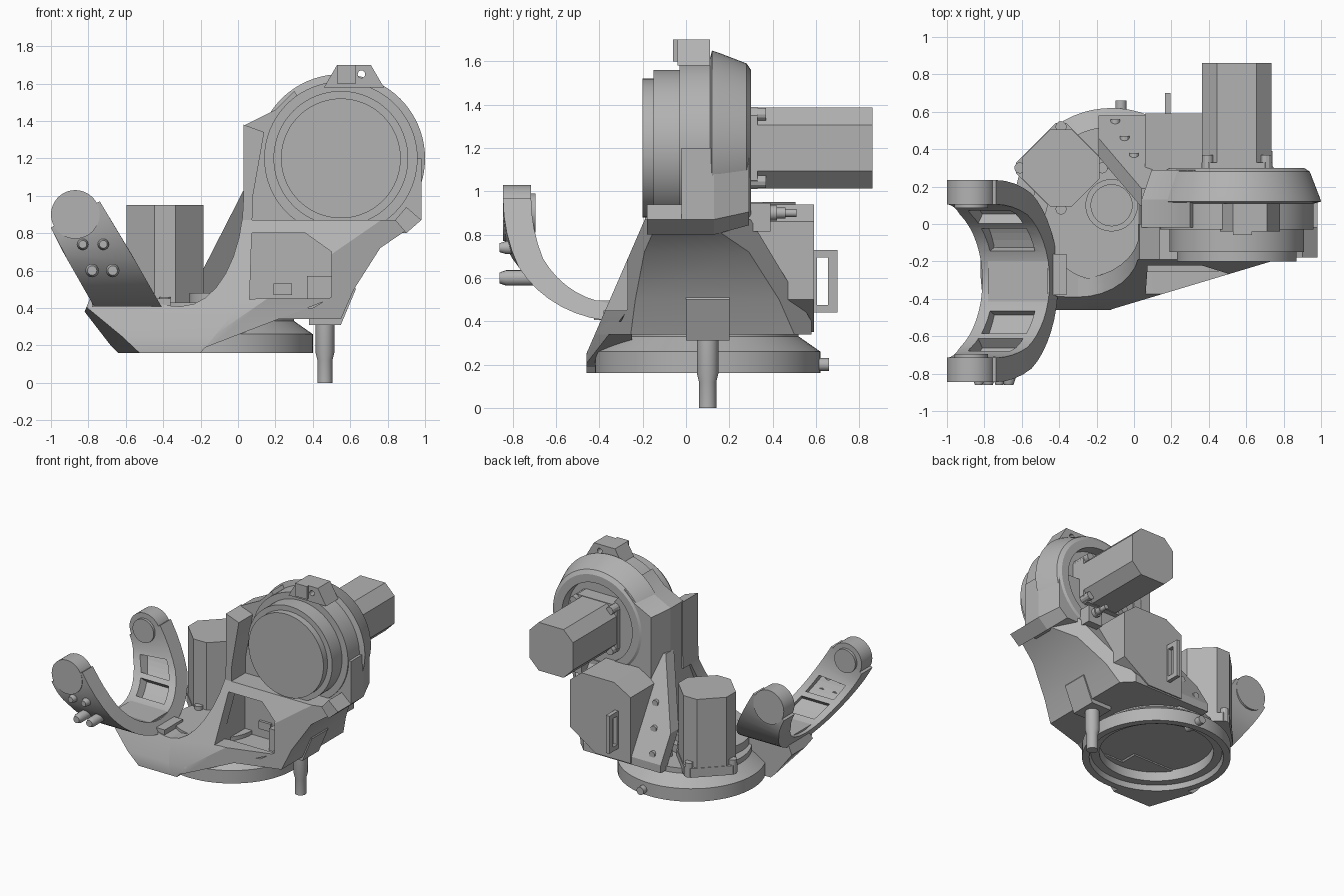
import bpy, bmesh
from math import cos, sin, pi, radians
from mathutils import Vector, Matrix

cube = bpy.data.objects.get("Cube")
if cube:
    bpy.data.objects.remove(cube, do_unlink=True)

SHADE = (0.45, 0.45, 0.45, 1)
grey = bpy.data.materials.new("machined grey")
grey.use_nodes = True
grey.diffuse_color = SHADE
grey.node_tree.nodes["Principled BSDF"].inputs["Base Color"].default_value = SHADE
parts = []


def finish(name, bm):
    bmesh.ops.recalc_face_normals(bm, faces=bm.faces)
    mesh = bpy.data.meshes.new(name)
    bm.to_mesh(mesh)
    bm.free()
    mesh.materials.append(grey)
    ob = bpy.data.objects.new(name, mesh)
    bpy.context.scene.collection.objects.link(ob)
    parts.append(ob)
    return ob


def place(axis, u, v, along):
    return {"x": (along, u, v), "y": (u, along, v), "z": (u, v, along)}[axis]


def skin(bm, rings):
    # join neighbouring rings of vertices and cap both ends
    for lower, upper in zip(rings, rings[1:]):
        for i in range(len(lower)):
            bm.faces.new((lower[i - 1], lower[i], upper[i], upper[i - 1]))
    bm.faces.new(rings[0])
    bm.faces.new(rings[-1])


def prism(name, outline, axis, start, end, shrink=1, planes=()):
    # extruded outline, optionally tapered and trimmed by (point, outward normal) planes
    bm = bmesh.new()
    middle = sum((Vector(p) for p in outline), Vector((0, 0))) / len(outline)
    tapered = [middle.lerp(Vector(p), shrink) for p in outline]
    skin(bm, [[bm.verts.new(place(axis, u, v, along)) for u, v in shape]
              for shape, along in ((outline, start), (tapered, end))])
    for point, normal in planes:
        geometry = bm.verts[:] + bm.edges[:] + bm.faces[:]
        bmesh.ops.bisect_plane(bm, geom=geometry, plane_co=point, plane_no=normal, clear_outer=True)
        bmesh.ops.holes_fill(bm, edges=[e for e in bm.edges if e.is_boundary])
    return finish(name, bm)


def turned(name, axis, centre, profile, sides=64):
    # solid of revolution from (radius, position along the axis) pairs
    bm = bmesh.new()
    angles = [2 * pi * i / sides for i in range(sides)]
    skin(bm, [[bm.verts.new(place(axis, centre[0] + radius * cos(a), centre[1] + radius * sin(a), along))
               for a in angles] for radius, along in profile])
    return finish(name, bm)


def rod(name, axis, centre, radius, start, end, sides=32):
    return turned(name, axis, centre, [(radius, start), (radius, end)], sides)


def box(name, centre, size):
    bm = bmesh.new()
    matrix = Matrix.Translation(centre) @ Matrix.Diagonal((*size, 1))
    bmesh.ops.create_cube(bm, size=1, matrix=matrix)
    return finish(name, bm)


def cut(target, cutter):
    if cutter in parts:
        parts.remove(cutter)
    cutter.hide_render = True
    cutter.hide_set(True)
    mod = target.modifiers.new("cut", "BOOLEAN")
    mod.operation = "DIFFERENCE"
    mod.solver = "EXACT"
    mod.object = cutter


def corners(centre, reach, turn):
    return [(centre[0] + reach * cos(turn + k * pi / 2), centre[1] + reach * sin(turn + k * pi / 2))
            for k in range(4)]


def motor(name, axis, centre, turn, flange, start, end):
    # chamfered square housing with a mounting flange and corner screws
    def outline(half, chamfer):
        points = []
        for k in range(4):
            spin = Matrix.Rotation(turn + k * pi / 2, 2)
            for corner in ((half, half - chamfer), (half - chamfer, half)):
                points.append(Vector(centre) + spin @ Vector(corner))
        return points
    prism(name + "_housing", outline(0.186, 0.08), axis, start, end)
    prism(name + "_flange", outline(0.19, 0.04), axis, flange, start)
    for spot in corners(centre, 0.22, turn + pi / 4):
        rod(name + "_screw", axis, spot, 0.03, flange, start + 0.04, sides=12)


# Sloping planes shared by the castings
FRONT = ((0, -0.46, 0.25), (0, -2.3, 1))
FRONT_INSIDE = ((0, -0.36, 0.25), (0, 2.3, -1))
BACK = ((0, 0.58, 0.4), (0, 5, 3))
BACK_INSIDE = ((0, 0.48, 0.4), (0, -5, -3))
FRONT_RIGHT = ((-0.1, -0.45, 0), (0.3, -1, 0))
BACK_RIGHT = ((0.6, 0.45, 0), (1, 1, 0))
NOSE_LEFT = ((-0.53, -0.45, 0.16), (-3, -1, -3.2))
BASE = (-0.12, 0.1)
DRUM = (0.55, 1.2)
BOTTOM, SHOULDER = 0.16, 0.87

# Round base, hollow underneath
turned("base_ring", "z", BASE, [(0.4, 0.28), (0.4, 0.2), (0.46, 0.2), (0.47, BOTTOM), (0.52, BOTTOM),
                                (0.52, 0.26), (0.42, 0.33), (0.42, 0.37)])
rod("base_plug", "y", (-0.07, 0.2), 0.03, 0.5, 0.66, sides=16)
rod("gear_cover", "z", (-0.18, 0), 0.3, 0.33, 0.43, sides=48)
rod("deck_plug", "z", (-0.1, 0.36), 0.03, 0.36, 0.44, sides=16)
tube = rod("cable_tube", "z", BASE, 0.14, 0.36, 0.48)
cut(tube, rod("tube_cutter", "z", BASE, 0.11, 0.42, 0.6))
motor("upright_motor", "z", (-0.39, 0.3), pi / 4, flange=0.35, start=0.42, end=0.95)

# Nose and sloping lip at the front of the base, kept clear of the hollow
nose = prism("nose", [(-0.65, BOTTOM), (-0.2, BOTTOM), (0, 0.4), (-0.35, 0.41), (-0.78, 0.48), (-0.82, 0.38)],
             "y", -0.46, -0.12, planes=[FRONT, NOSE_LEFT])
lip = prism("front_lip", [(-0.25, BOTTOM), (0.5, 0.45), (0.1, 0.45), (-0.3, 0.4)],
            "y", -0.46, -0.25, planes=[FRONT, FRONT_RIGHT])
hollow = rod("hollow_cutter", "z", BASE, 0.48, 0, 0.27, sides=64)
cut(nose, hollow)
cut(lip, hollow)

# Main casting with its front pocket
body = prism("main_body", [(0.02, 0.34), (0.55, 0.34), (0.62, 0.5), (0.76, 0.72), (0.98, SHOULDER), (0.04, SHOULDER)],
             "y", -0.46, 0.58, planes=[FRONT, BACK, FRONT_RIGHT, BACK_RIGHT])
cut(body, prism("pocket_cutter", [(0.06, 0.4), (0.4, 0.4), (0.5, 0.46), (0.5, 0.7), (0.36, 0.8), (0.06, 0.8)],
                "y", -0.7, 0))
box("pocket_step", (0.44, 0, 0.48), (0.14, 0.3, 0.18))
box("pocket_plate", (0.24, 0, 0.5), (0.1, 0.04, 0.06))

# Tower carrying the drum, tapered towards the back
tower = [(0.04, 0.8), (0.04, 1.38), (0.2, 1.46), (0.3, 1.56), DRUM, (0.98, 1.2), (0.98, SHOULDER), (0.9, 0.8)]
prism("tower_front", tower, "y", -0.02, 0.13)
prism("tower_back", tower, "y", 0.13, 0.29, shrink=0.88)
prism("right_ledge", [(0.98, SHOULDER), (0.9, 0.94), (0.84, SHOULDER), (0.9, 0.8)], "y", -0.18, 0)

# Curved flange: a leaning lower half and an upright upper half
sweep = [(-0.3 + 0.33 * sin(t * pi / 16), 1 - 0.59 * cos(t * pi / 16)) for t in range(9)]
flange = sweep + [(0.03, 1.38), (0.14, 1.34), (0.08, 1), (0.06, 0.38), (-0.3, 0.38)]
level = (0, 0, SHOULDER)
prism("curved_flange_lower", flange, "y", -0.46, 0, planes=[FRONT, FRONT_INSIDE, (level, (0, 0, 1))])
prism("curved_flange_upper", flange, "y", -0.19, 0, planes=[(level, (0, 0, -1))])

# Leaning back gusset with screws
prism("back_gusset", [(0.04, 1.05), (-0.19, 0.6), (-0.19, 0.34), (0.1, 0.34), (0.1, 1.05)],
      "y", 0.1, 0.58, planes=[BACK, BACK_INSIDE])
for row in range(3):
    height = 0.45 + row * 0.15
    rod("gusset_screw", "y", (row * 0.05 - 0.1, height), 0.025, 0.75 - height * 0.6, 0.83 - height * 0.6, sides=12)

# Shoulder drum: stepped front discs, housing and recessed back
turned("drum", "y", DRUM, [(0.32, -0.2), (0.32, -0.15), (0.36, -0.15), (0.36, -0.03), (0.41, -0.03),
                           (0.41, 0.11), (0.45, 0.12), (0.44, 0.15), (0.39, 0.28), (0.36, 0.3),
                           (0.3, 0.3), (0.3, 0.22)], sides=80)
motor("rear_motor", "y", DRUM, 0, flange=0.2, start=0.33, end=0.86)
lug = prism("top_lug", [(0.46, 1.58), (0.53, 1.7), (0.71, 1.7), (0.78, 1.58)], "y", -0.04, 0.11)
cut(lug, rod("lug_cutter", "y", (0.66, 1.65), 0.02, -0.2, 0.2, sides=16))
box("lug_tab", (0.58, -0.03, 1.65), (0.1, 0.06, 0.1))

# Rear box with handle and cable connector
prism("rear_box", [(0.06, 0.35), (0.36, 0.35), (0.58, 0.5), (0.58, 0.86), (0.48, 0.94), (0.2, 0.94), (0.06, 0.86)],
      "y", 0.25, 0.59)
handle = box("handle", (0.18, 0.63, 0.585), (0.03, 0.14, 0.29))
cut(handle, box("handle_cutter", (0.18, 0.63, 0.585), (0.1, 0.05, 0.22)))
box("connector_block", (0.68, 0.32, 0.88), (0.12, 0.14, 0.13))
for radius, end in ((0.035, 0.42), (0.025, 0.46), (0.018, 0.51)):
    rod("connector", "y", (0.68, 0.9), radius, 0.3, end, sides=16)

# Support pin and its block
prism("pin_block", [(0.38, 0.31), (0.55, 0.31), (0.63, 0.5), (0.6, 0.56), (0.38, 0.5)], "y", 0, 0.2)
turned("support_pin", "z", (0.465, 0.1), [(0.04, 0), (0.04, 0.12), (0.05, BOTTOM), (0.05, 0.34)], sides=32)

# Fork: half-elliptical band leaning outwards, with pockets inside each arm
MIDDLE, TOP = -0.305, 0.9


def band(name, outer, inner, half, first, last, steps):
    # outer and inner are the (reach, drop) radii of the half ellipse
    bm = bmesh.new()
    rings = []
    for step in range(steps + 1):
        angle = pi * (first + (last - first) * step / steps)
        lean = 0.07 * max(0, 1 - 2 * sin(angle))
        ring = []
        for (reach, drop), order in ((outer, (-1, 1)), (inner, (1, -1))):
            height = TOP - drop * sin(angle)
            for side in order:
                x = -0.87 + (TOP - height) * 0.57 + side * (half - lean * 0.7)
                ring.append(bm.verts.new((x, MIDDLE - reach * cos(angle), height + side * lean)))
        rings.append(ring)
    skin(bm, rings)
    return finish(name, bm)


fork = band("fork", (0.54, 0.5), (0.41, 0.42), half=0.18, first=0, last=1, steps=24)
for first, last in ((0.14, 0.24), (0.27, 0.38)):
    for span in ((first, last), (1 - last, 1 - first)):
        cut(fork, band("fork_pocket_cutter", (0.49, 0.46), (0.3, 0.3), 0.12, *span, steps=4))
for side in (-1, 1):
    for part, radius, inner, outer in (("fork_end", 0.13, 0.41, 0.54), ("fork_boss", 0.09, 0.39, 0.45)):
        rod(part, "y", (-0.87, TOP), radius, MIDDLE + side * inner, MIDDLE + side * outer, sides=48)
box("fork_pad", (-0.62, MIDDLE, 0.45), (0.32, 0.24, 0.09))
box("fork_joint", (-0.43, -0.27, 0.41), (0.14, 0.22, 0.08))

# Two pairs of screws on the front fork arm
for left, height, radius in ((-0.83, 0.74, 0.03), (-0.78, 0.6, 0.036)):
    for x in (left, left + 0.11):
        turned("fork_screw", "y", (x, height), [(radius, -0.7), (radius, -0.83), (radius * 0.7, -0.86)], sides=16)

# Smooth curved parts while keeping edges crisp
bpy.ops.object.select_all(action="DESELECT")
for ob in parts:
    ob.select_set(True)
bpy.context.view_layer.objects.active = parts[0]
bpy.ops.object.shade_smooth_by_angle(angle=radians(25))
